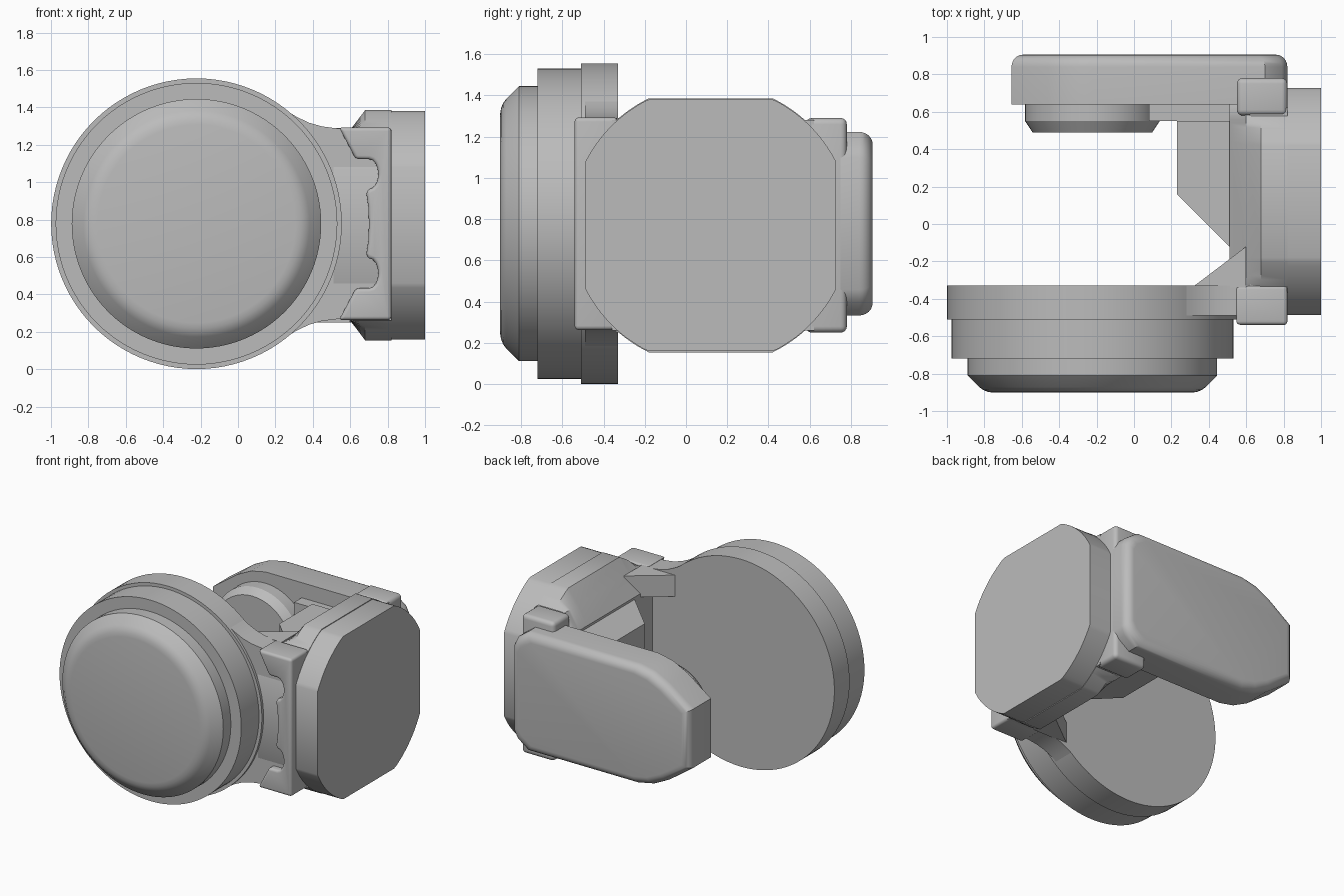
import bpy, bmesh, math

cube = bpy.data.objects.get("Cube")
if cube:
    bpy.data.objects.remove(cube, do_unlink=True)

grey = bpy.data.materials.new("plain_grey")
grey.use_nodes = True
grey.diffuse_color = (0.5, 0.5, 0.5, 1)
grey.node_tree.nodes["Principled BSDF"].inputs["Base Color"].default_value = (0.5, 0.5, 0.5, 1)

MID = 0.778     # height of the horizontal mirror plane
HUB = -0.222    # x of the round parts


def finish(name, bm, bevel=0, angle=30):
    """Turn a bmesh into a shaded object, with optional rounded edges."""
    bmesh.ops.remove_doubles(bm, verts=bm.verts, dist=0.0001)
    bmesh.ops.recalc_face_normals(bm, faces=bm.faces)
    mesh = bpy.data.meshes.new(name)
    bm.to_mesh(mesh)
    bm.free()
    obj = bpy.data.objects.new(name, mesh)
    bpy.context.collection.objects.link(obj)
    mesh.materials.append(grey)
    bpy.ops.object.select_all(action='DESELECT')
    obj.select_set(True)
    bpy.context.view_layer.objects.active = obj
    if bevel:
        mod = obj.modifiers.new("rounded_edges", 'BEVEL')
        mod.width, mod.segments = bevel, 4
        mod.limit_method, mod.angle_limit = 'ANGLE', math.radians(50)
        bpy.ops.object.modifier_apply(modifier=mod.name)
    bpy.ops.object.shade_smooth_by_angle(angle=math.radians(angle))


def loft(name, rings, **options):
    """Join rings with equal point counts and cap both ends."""
    bm = bmesh.new()
    loops = [[bm.verts.new(p) for p in ring] for ring in rings]
    n = len(loops[0])
    for a, b in zip(loops, loops[1:]):
        for i in range(n):
            bm.faces.new((a[i], a[(i + 1) % n], b[(i + 1) % n], b[i]))
    bm.faces.new(loops[0])
    bm.faces.new(loops[-1][::-1])
    finish(name, bm, **options)


def slab(name, outline, y0, y1, **options):
    """Extrude an (x, z) outline along y."""
    loft(name, [[(x, y, z) for x, z in outline] for y in (y0, y1)], **options)


def mirrored(half):
    """Complete an upper (x, height above middle) outline below the middle."""
    return [(x, MID + h) for x, h in half] + [(x, MID - h) for x, h in reversed(half) if h]


def round_part(name, profile, n=96):
    """Stack circles given as (radius, y) around the hub axis."""
    turns = [2 * math.pi * i / n for i in range(n)]
    loft(name, [[(HUB + r * math.cos(t), y, MID + r * math.sin(t)) for t in turns]
                for r, y in profile])


def box(name, x, y, z, **options):
    slab(name, [(x[0], z[0]), (x[1], z[0]), (x[1], z[1]), (x[0], z[1])], *y, **options)


# Large round front housing, with a chamfered and softened cap
round_part("front_ring", [(0.777, -0.33), (0.777, -0.51)])
round_part("front_drum", [(0.753, -0.50), (0.753, -0.72)])
round_part("front_cap", [(0.667, -0.71), (0.667, -0.81), (0.605, -0.872), (0.585, -0.887),
                         (0.56, -0.897), (0.53, -0.902)])

# Flared neck from the ring to the side bracket
slab("front_neck", mirrored([(0, 0.5), (0.25, 0.612), (0.31, 0.573), (0.38, 0.54),
                             (0.45, 0.52), (0.52, 0.511), (0.79, 0.49)]), -0.49, -0.33)

# Front bracket with two rounded notches
notch = [(0.70 + 0.05 * math.cos(a), 0.265 + 0.08 * math.sin(a))
         for a in [math.pi / 2 - math.pi * i / 8 for i in range(9)]]
slab("front_bracket", mirrored([(0.82, 0.515), (0.54, 0.515), (0.63, 0.345)] + notch
                               + [(0.685, 0.17), (0.697, 0.09), (0.70, 0)]),
     -0.54, -0.33, bevel=0.02)
box("rear_bracket", (0.55, 0.82), (0.58, 0.78), (0.25, 1.29), bevel=0.03)
box("bracket_core", (0.62, 0.82), (-0.36, 0.62), (0.26, 1.28))

# Side body: a circle cut by four flats, with sloped top and bottom towards the inside
section = []
for corner in range(4):
    start = math.radians(26 if corner % 2 else 27)
    for i in range(17):
        a = start + math.radians(37) * i / 16 + corner * math.pi / 2
        section.append((0.685 * math.cos(a), 0.685 * math.sin(a)))


def body_ring(x, scale, height):
    return [(x, 0.12 + u * scale, MID - 0.008 + max(-height, min(height, v * scale)))
            for u, v in section]


loft("side_body", [body_ring(0.51, 1, 0.385), body_ring(0.60, 1, 0.51),
                   body_ring(0.68, 1, 0.62), body_ring(0.82, 1, 0.62)])
loft("side_cover", [body_ring(x, 0.995, 0.61) for x in (0.81, 1.0)])

# Inner block with one slanted face
plan = [(0.23, 0.55), (0.23, 0.16), (0.51, -0.12), (0.55, -0.12), (0.55, 0.55)]
loft("inner_block", [[(x, y, z) for x, y in plan] for z in (MID - 0.36, MID + 0.36)])

# Corner gussets between the front ring and the bracket
wedge = [(0.31, -0.34), (0.60, -0.34), (0.60, -0.12)]
for name, z in (("lower_gusset", 0.25), ("upper_gusset", 1.13)):
    loft(name, [[(x, y, h) for x, y in wedge] for h in (z, z + 0.16)])

# Rear pad with cut corners and a rounded back rim
pad = mirrored([(0.82, 0.32), (0.79, 0.38), (0.70, 0.445), (-0.22, 0.445),
                (-0.34, 0.42), (-0.46, 0.36), (-0.655, 0.22)])


def inset(d):
    cx, half = 0.0825, 0.7375
    return [(cx + (x - cx) * (1 - d / half), MID + (z - MID) * (1 - d / 0.445)) for x, z in pad]


rim = [(0, 0.64)] + [(0.06 * (1 - math.cos(a)), 0.84 + 0.065 * math.sin(a))
                     for a in [math.pi / 2 * i / 6 for i in range(7)]]
loft("rear_pad", [[(x, y, z) for x, z in inset(d)] for d, y in rim])

# Small round button and link on the inner side of the pad
round_part("pad_button", [(0.36, 0.66), (0.36, 0.55), (0.32, 0.49)], n=64)
box("pad_link", (0.08, 0.60), (0.55, 0.66), (0.45, 1.11))
